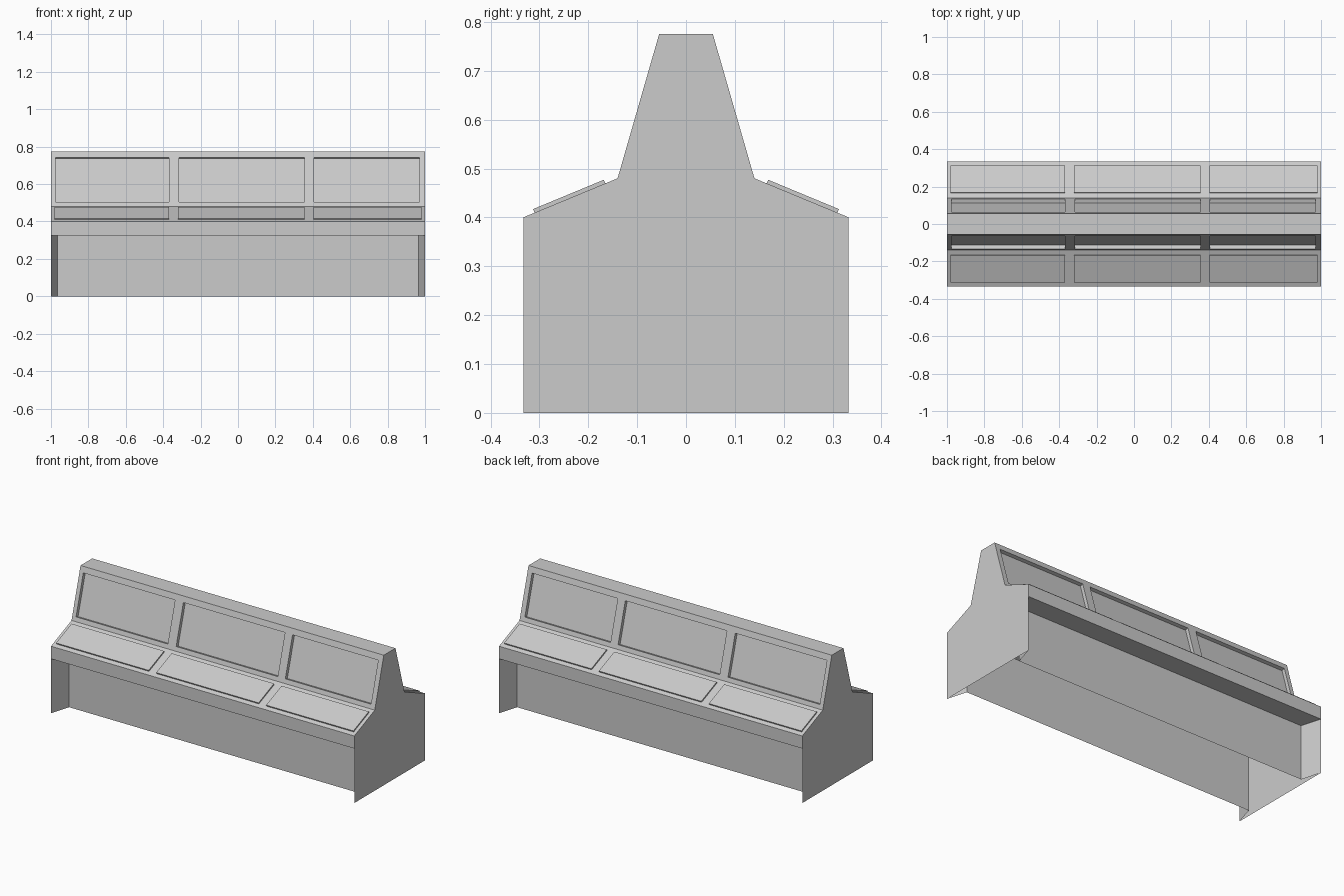
import bpy, bmesh
from mathutils import Vector

if "Cube" in bpy.data.objects:
    bpy.data.objects.remove(bpy.data.objects["Cube"])

SILL = 0.325          # height of the kick-space underside
FRONT, DESK_Z = 0.333, 0.40
KNEE = (0.14, 0.48)   # desk meets the upright screens
TOP = (0.055, 0.775)
INNER_X, INNER_Y = 0.965, 0.213


def face(bm, pts):
    bm.faces.new([bm.verts.new(p) for p in pts])


def finish(name, bm):
    bmesh.ops.remove_doubles(bm, verts=bm.verts, dist=1e-5)
    bmesh.ops.recalc_face_normals(bm, faces=bm.faces)
    mesh = bpy.data.meshes.new(name)
    bm.to_mesh(mesh)
    bm.free()
    ob = bpy.data.objects.new(name, mesh)
    bpy.context.collection.objects.link(ob)
    return ob


def slope_point(s, lo, hi, x, t, d=0.0):
    """Point on the slope from lo to hi (y, z), moved out by d; s picks the side."""
    ey, ez = hi[0] - lo[0], hi[1] - lo[1]
    n = Vector((ez, -ey)).normalized()
    return (x, s * (lo[0] + ey * t + n.x * d), lo[1] + ez * t + n.y * d)


def panel_shell(bm, quad_at, d):
    """Side walls and displaced face of a raised or sunken rectangle."""
    outer, inner = quad_at(0), quad_at(d)
    face(bm, inner)
    for i in range(4):
        j = (i + 1) % 4
        face(bm, [outer[i], outer[j], inner[j], inner[i]])


# Console housing: hollow, open underneath, with kick spaces on both long sides
bm = bmesh.new()
half = [(FRONT, 0), (FRONT, DESK_Z), KNEE, TOP]
outline = half + [(-y, z) for y, z in reversed(half)]
for x in (-1, 1):
    face(bm, [(x, y, z) for y, z in outline])
face(bm, [(x, s * TOP[0], TOP[1]) for x, s in ((-1, -1), (1, -1), (1, 1), (-1, 1))])

screen_x = [-1, -0.975, -0.37, -0.315, 0.355, 0.405, 0.97, 1]
screen_t = [0, 0.085, 0.885, 1]
for s in (-1, 1):
    # fascia, desk slope, kick-space ceiling and wall
    face(bm, [(-1, s * FRONT, SILL), (1, s * FRONT, SILL), (1, s * FRONT, DESK_Z), (-1, s * FRONT, DESK_Z)])
    face(bm, [(-1, s * FRONT, DESK_Z), (1, s * FRONT, DESK_Z), (1, s * KNEE[0], KNEE[1]), (-1, s * KNEE[0], KNEE[1])])
    face(bm, [(-1, s * FRONT, SILL), (1, s * FRONT, SILL), (INNER_X, s * INNER_Y, SILL), (-INNER_X, s * INNER_Y, SILL)])
    face(bm, [(-INNER_X, s * INNER_Y, 0), (INNER_X, s * INNER_Y, 0), (INNER_X, s * INNER_Y, SILL), (-INNER_X, s * INNER_Y, SILL)])
    # angled cheeks beside the kick space
    for m in (-1, 1):
        face(bm, [(m, s * FRONT, 0), (m * INNER_X, s * INNER_Y, 0), (m * INNER_X, s * INNER_Y, SILL), (m, s * FRONT, SILL)])
    # upright slope with three sunken screens
    for i in range(7):
        for j in range(3):
            def quad(d, i=i, j=j):
                return [slope_point(s, KNEE, TOP, screen_x[i + a], screen_t[j + b], d)
                        for a, b in ((0, 0), (1, 0), (1, 1), (0, 1))]
            if i % 2 and j == 1:
                panel_shell(bm, quad, -0.02)
            else:
                face(bm, quad(0))
finish("console_housing", bm)

# Raised control panels on both desk slopes
for side, s in (("front", -1), ("back", 1)):
    for k, (x0, x1) in enumerate(((-0.98, -0.37), (-0.32, 0.355), (0.405, 0.98))):
        bm = bmesh.new()

        def quad(d):
            return [slope_point(s, (FRONT, DESK_Z), KNEE, x, t, d)
                    for x, t in ((x0, 0.12), (x1, 0.12), (x1, 0.87), (x0, 0.87))]
        panel_shell(bm, quad, 0.008)
        finish(f"{side}_control_panel_{k + 1}", bm)
